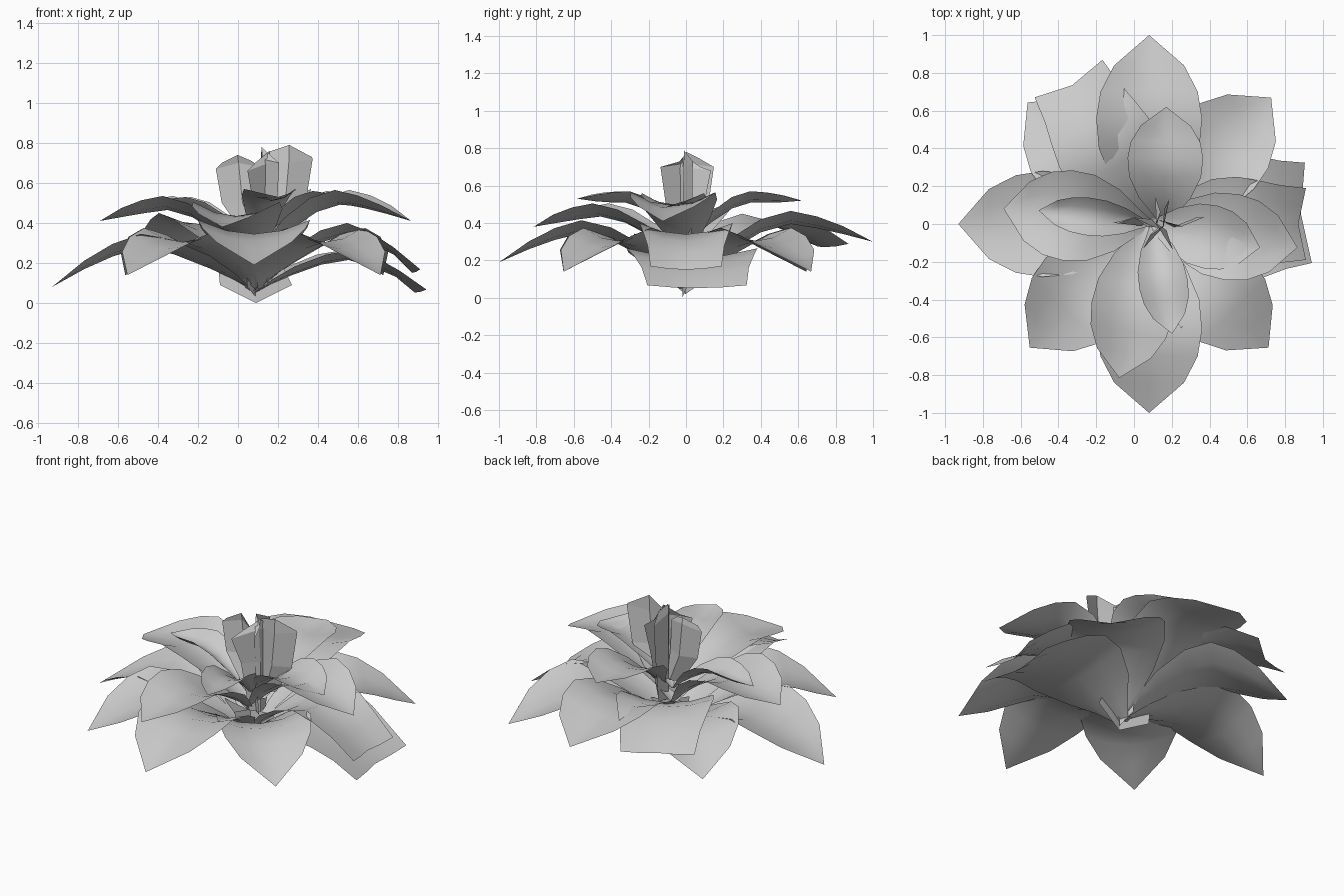
import bpy
from math import sin, cos, radians

if "Cube" in bpy.data.objects:
    bpy.data.objects.remove(bpy.data.objects["Cube"])

CX = 0.08
# lengthwise stations: fraction of length, half width factor, rise, droop, cup factor
STATIONS = [(0, .12, 0, 0, .1), (.1, .36, .3, 0, .5), (.22, .68, .58, 0, .9), (.4, .95, .88, 0, 1),
            (.56, 1, 1, 0, 1), (.7, .92, 1, .2, .9), (.84, .66, 1, .52, .6)]
COLS = [-1, -.5, 0, .5, 1]


def make(name, verts, faces, smooth=True):
    me = bpy.data.meshes.new(name)
    me.from_pydata(verts, [], faces)
    ob = bpy.data.objects.new(name, me)
    bpy.context.collection.objects.link(ob)
    for p in me.polygons:
        p.use_smooth = smooth
    return ob


def petal(name, az, length, base, peak, tip, width, cup=.07, blunt=False, cx=CX):
    """Arched, cupped petal; pointed, or blunt with a shallow notch."""
    a = radians(az)
    verts, faces = [], []

    def put(r, s, z):
        verts.append((cx + r * cos(a) - s * sin(a), r * sin(a) + s * cos(a), z))

    rows = list(STATIONS)
    if blunt:
        rows[-1] = (.84, .82, 1, .52, .6)
        rows.append((1, .76, 1, 1, .3))
    for t, w, rise, droop, c in rows:
        z = base + (peak - base) * rise - (peak - tip) * droop
        for u in COLS:
            notch = .04 * (abs(u) - 1) if blunt and t == 1 else 0
            put(t * length + notch, u * w * width, z + cup * c * (u * u - .5))
    n = len(COLS)
    for i in range(len(rows) - 1):
        for j in range(n - 1):
            k = i * n + j
            faces.append((k, k + n, k + n + 1, k + 1))
    if not blunt:
        put(length, 0, tip)
        k = (len(rows) - 1) * n
        for j in range(n - 1):
            faces.append((k + j, len(verts) - 1, k + j + 1))
    make(name, verts, faces)


# lower ring of broad drooping petals
for i, (az, length, peak, tip, w) in enumerate([
        (-90, 1.0, .38, .19, .28), (90, 1.0, .43, .30, .28), (180, 1.01, .31, .08, .28),
        (46, .93, .34, .14, .27), (135, .91, .34, .14, .27),
        (-46, .91, .34, .14, .26), (-134, .91, .34, .14, .27)]):
    petal(f"lower_petal_{i}", az, length, .06, peak, tip, w)
petal("low_blunt_petal", 4, .845, .05, .24, .06, .35, .05, True)
petal("right_blunt_petal", 0, .83, .06, .37, .16, .25, .06, True)
petal("back_blunt_petal", 119, .88, .1, .42, .28, .27, .06, True)

# upper ring
for i, (az, length, peak, tip, w) in enumerate([
        (174, .775, .5, .41, .24), (-9, .795, .53, .41, .23),
        (-101, .83, .47, .38, .22)]):
    petal(f"upper_petal_{i}", az, length, .2, peak, tip, w)

# inner ring of smaller petals
for i, (az, length, peak, tip, w, cx) in enumerate([
        (89, .62, .54, .52, .2, .16), (-80, .59, .54, .53, .13, .1),
        (-12, .6, .53, .48, .17, CX), (173, .59, .5, .47, .1, CX)]):
    petal(f"inner_petal_{i}", az, length, .28, peak, tip, w, .06, cx=cx)


# upright centre petals, crossing thin sheets
def upright(name, az, rows, x=.14, bend=.02):
    a = radians(az)
    verts, faces = [], []
    for left, right, zl, zm, zr in rows:
        for s, z, d in ((left, zl, bend), ((left + right) / 2, zm, -bend), (right, zr, bend)):
            verts.append((x + s * cos(a) - d * sin(a), s * sin(a) + d * cos(a), z))
    for i in range(len(rows) - 1):
        for j in range(2):
            k = i * 3 + j
            faces.append((k, k + 1, k + 4, k + 3))
    make(name, verts, faces, False)


upright("upright_petal_left", 174, [(0, .1, .33, .33, .33), (.02, .22, .5, .5, .5),
                                    (.03, .25, .68, .7, .67), (.07, .22, .71, .74, .70)])
upright("upright_petal_right", 4, [(0, .1, .33, .33, .33), (-.01, .2, .5, .5, .5),
                                   (-.01, .235, .7, .7, .72), (.0, .23, .75, .79, .73)])
upright("upright_petal_front", -72, [(-.06, .06, .2, .2, .2), (-.12, .12, .5, .5, .5),
                                     (-.15, .15, .7, .72, .7), (-.06, .04, .75, .78, .73)])
upright("upright_petal_back", 62, [(-.05, .05, .2, .2, .2), (-.1, .1, .5, .5, .5),
                                   (-.16, .14, .66, .7, .68), (-.08, .08, .7, .76, .7)])

# short bracts closing the underside
upright("base_bract_wide", 0, [(-.17, .19, .09, 0, .09), (-.18, .14, .2, .2, .19)], CX)
upright("base_bract_cross", 80, [(-.08, .08, .08, .02, .08), (-.1, .1, .2, .2, .2)], CX)
